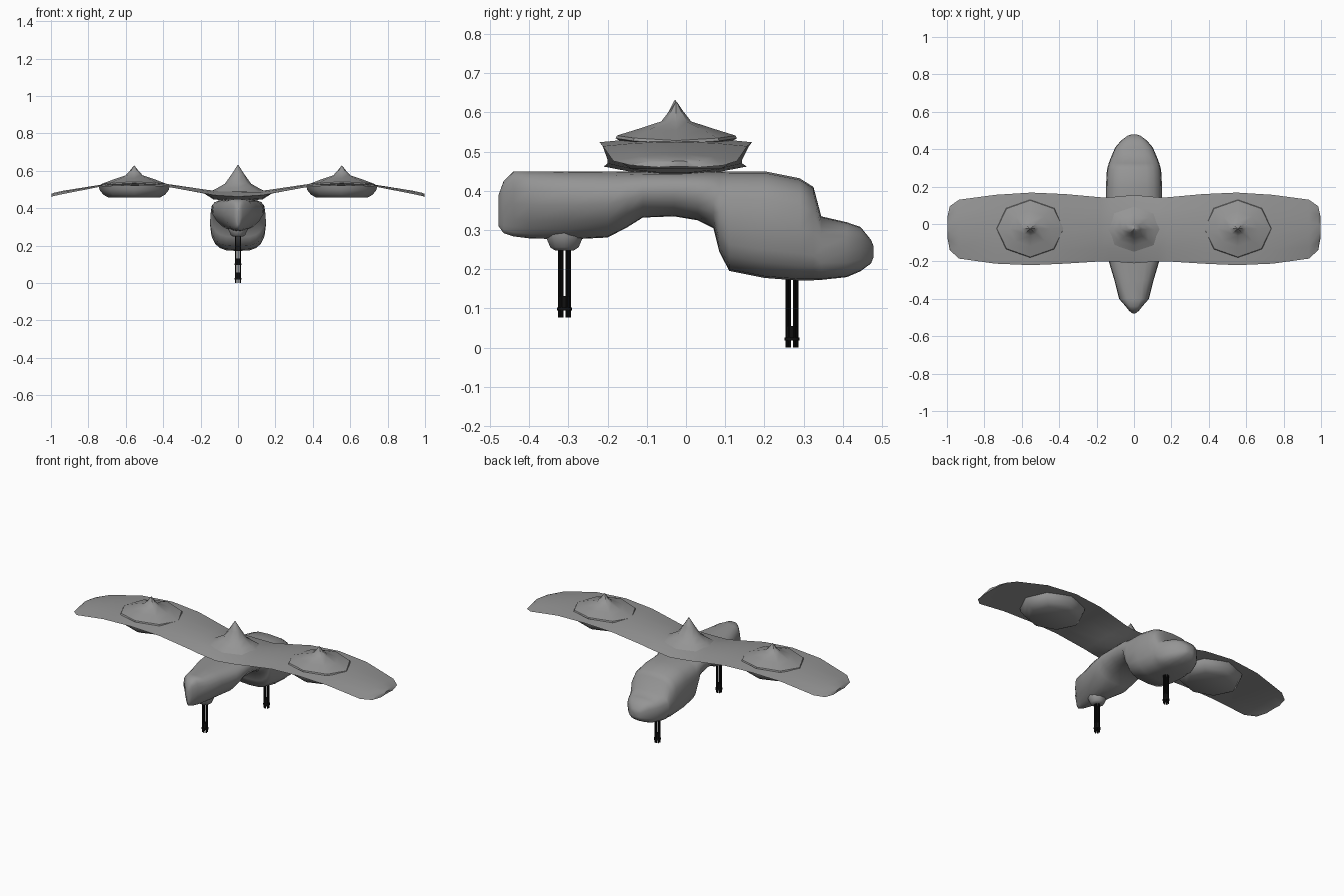
import bpy, bmesh
from math import pi, sin, cos, copysign, radians

if "Cube" in bpy.data.objects:
    bpy.data.objects.remove(bpy.data.objects["Cube"])


def paint(name, v):
    m = bpy.data.materials.new(name)
    m.diffuse_color = (v, v, v, 1)
    m.use_nodes = True
    m.node_tree.nodes["Principled BSDF"].inputs["Base Color"].default_value = m.diffuse_color
    return m


grey, black = paint("dark_grey", .3), paint("black", .005)


def finish(name, bm, smooth=40, mat=grey):
    bmesh.ops.remove_doubles(bm, verts=bm.verts, dist=0.0002)
    bmesh.ops.recalc_face_normals(bm, faces=bm.faces)
    me = bpy.data.meshes.new(name)
    bm.to_mesh(me)
    bm.free()
    ob = bpy.data.objects.new(name, me)
    bpy.context.collection.objects.link(ob)
    me.materials.append(mat)
    bpy.ops.object.select_all(action='DESELECT')
    ob.select_set(True)
    bpy.context.view_layer.objects.active = ob
    bpy.ops.object.shade_smooth_by_angle(angle=radians(smooth))
    return ob


def loft(bm, rings):
    """Skin closed rings of equal length and cap both ends."""
    vs = [[bm.verts.new(p) for p in r] for r in rings]
    n = len(vs[0])
    for a, b in zip(vs, vs[1:]):
        for i in range(n):
            bm.faces.new((a[i], a[(i + 1) % n], b[(i + 1) % n], b[i]))
    bm.faces.new(vs[0])
    bm.faces.new(vs[-1])


def turned(bm, cx, cy, profile, sides=8, squash=0.85, droop=0):
    """Stack of polygon rings (radius, z); droop lowers the left and right sides."""
    rings = []
    for r, z in profile:
        ring = []
        for i in range(sides):
            a = 2 * pi * i / sides
            ring.append((cx + r * cos(a), cy + squash * r * sin(a), z - droop * (r * cos(a)) ** 2))
        rings.append(ring)
    loft(bm, rings)


def spow(v, e):
    return copysign(abs(v) ** e, v)


# Body: stations of (y, bottom z, top z, half width, bottom narrowing)
stations = [
    (-.478, .31, .39, .008, .5), (-.465, .292, .425, .025, .5), (-.44, .284, .45, .045, .5),
    (-.40, .279, .45, .08, .5), (-.30, .276, .45, .105, .45), (-.20, .281, .45, .135, .35),
    (-.15, .307, .45, .138, .3), (-.11, .332, .45, .14, .25), (-.03, .335, .45, .14, .2),
    (.03, .325, .45, .143, .18), (.07, .305, .45, .145, .15), (.085, .245, .45, .148, .12),
    (.11, .196, .45, .15, .08), (.20, .178, .45, .15, .05), (.29, .171, .432, .145, .05),
    (.325, .172, .41, .135, .05), (.345, .173, .335, .128, .05), (.41, .18, .32, .10, .05),
    (.445, .195, .308, .07, .05), (.472, .215, .275, .035, 0), (.478, .23, .26, .015, 0)]
rings = []
for y, zb, zt, w, nar in stations:
    ring = []
    for i in range(20):
        a = 2 * pi * i / 20
        u, v = spow(cos(a), .65), spow(sin(a), .65)
        ring.append((w * u * (1 - nar * max(0, -v)), y, (zb + zt) / 2 + v * (zt - zb) / 2))
    rings.append(ring)
bm = bmesh.new()
loft(bm, rings)
finish("body", bm, 65)

# Wing: right-hand stations of (x, front y, back y, edge z, mid top z, mid bottom z), mirrored
half = [(0, -.21, .155, .462, .50, .44), (.13, -.20, .143, .470, .495, .445),
        (.18, -.20, .143, .479, .501, .478), (.37, -.212, .16, .513, .529, .514),
        (.55, -.22, .168, .524, .536, .525), (.74, -.212, .156, .514, .525, .515),
        (.935, -.185, .13, .476, .494, .478), (.985, -.14, .095, .465, .483, .467),
        (.998, -.07, .035, .46, .477, .462)]
span = [(-s[0],) + s[1:] for s in half[:0:-1]] + half
ts = [-1, -.6, -.2, .2, .6, 1]
rings = []
for x, yf, yb, ze, zm, zl in span:
    def at(t, z):
        return (x, (yf + yb) / 2 + t * (yb - yf) / 2, ze + (z - ze) * (1 - t * t))
    rings.append([at(t, zm) for t in ts] + [at(t, zl) for t in ts[-2:0:-1]])
bm = bmesh.new()
loft(bm, rings)
finish("wing", bm)

# Central spike blending into the wing
bm = bmesh.new()
turned(bm, 0, -.028, [(.15, .488), (.11, .508), (.07, .531), (.035, .58), (.001, .632)], 8, .8)
finish("centre_spike", bm, 60)

# Engine pods: hat above and shallow bowl below each wing
for side, label in ((1, "right"), (-1, "left")):
    bm = bmesh.new()
    turned(bm, side * .555, -.025, [(.15, .518), (.182, .534), (.178, .541), (.11, .559),
                                    (.045, .577), (.022, .602), (.001, .628)], droop=.4)
    finish(label + "_pod_hat", bm, 35)
    bm = bmesh.new()
    turned(bm, side * .555, -.025, [(.135, .456), (.165, .472), (.185, .497), (.19, .522)])
    finish(label + "_pod_bowl", bm, 60)

# Front gun mount
bm = bmesh.new()
turned(bm, 0, -.31, [(.025, .248), (.038, .256), (.05, .283), (.05, .30)], 10, 1)
finish("front_gun_mount", bm, 50)

# Guns: six hanging barrels with clamps near the muzzle
for label, y, z0, z1 in (("front", -.31, .077, .26), ("rear", .27, 0, .19)):
    bm = bmesh.new()
    for i in range(6):
        a = pi / 6 + i * pi / 3
        turned(bm, .0125 * cos(a), y + .0125 * sin(a), [(.004, z0), (.004, z1)], 8, 1)
    turned(bm, 0, y, [(.019, z0 + .018), (.019, z0 + .026)], 12, 1)
    turned(bm, 0, y, [(.015, z0 + .026), (.015, z0 + .055)], 12, 1)
    finish(label + "_gun", bm, 40, black)
